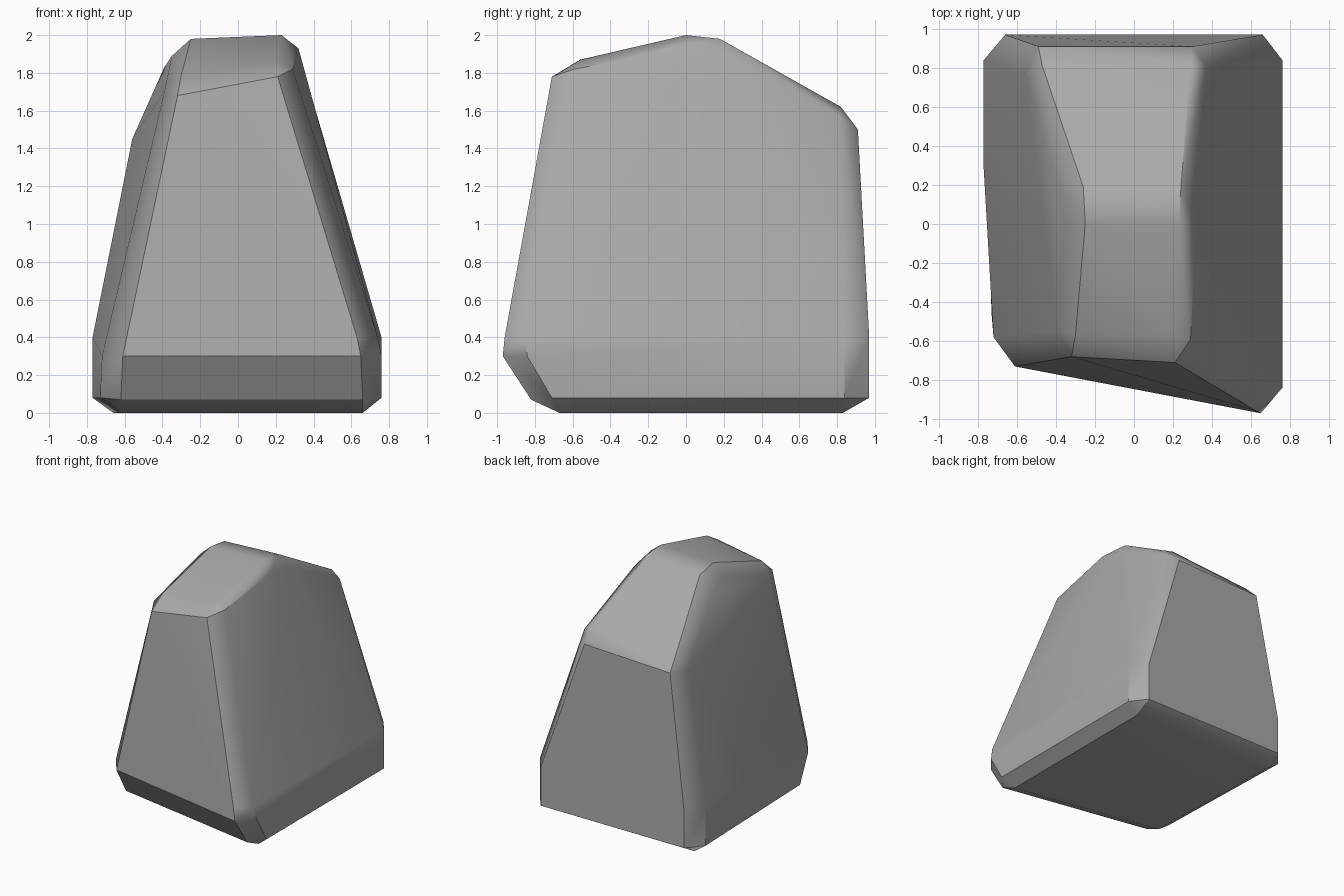
import bpy
import bmesh
import math

cube = bpy.data.objects.get("Cube")
if cube:
    bpy.data.objects.remove(cube, do_unlink=True)

# One flat stone colour
stone = bpy.data.materials.new("stone grey")
stone.use_nodes = True
grey = (0.4, 0.4, 0.4, 1)
stone.diffuse_color = grey
stone.node_tree.nodes["Principled BSDF"].inputs["Base Color"].default_value = grey

# Chamfer corners of the boulder, listed by side
base = [(.66, .83, 0), (-.66, .83, 0), (.66, -.67, 0), (-.62, -.44, 0)]
left_side = [
    (.29, -.59, 1.82), (.32, 0, 1.93), (.33, .2, 1.88), (.37, .81, 1.57),
    (.76, .84, .4), (.76, .84, .08), (.76, -.71, .08), (.76, -.84, .3),
    (.74, -.85, .4),
]
right_side = [
    (-.39, -.55, 1.7), (-.35, 0, 1.89), (-.39, .22, 1.83), (-.56, .77, 1.45),
    (-.77, .84, .4), (-.77, .84, .08), (-.77, .28, .4), (-.73, -.46, .08),
    (-.72, -.58, .3),
]
front = [
    (.21, -.71, 1.78), (-.32, -.68, 1.68), (.63, -.96, .4), (.65, -.97, .3),
    (-.61, -.73, .3), (.66, -.82, .07), (-.62, -.59, .07),
]
back = [
    (.3, .91, 1.5), (-.49, .91, 1.47), (.66, .97, .4), (-.66, .97, .4),
    (.66, .97, .08), (-.66, .97, .08),
]
crown = [
    (.2, -.56, 1.87), (-.3, -.57, 1.79), (.23, 0, 2), (-.25, 0, 1.98),
    (.24, .18, 1.98), (-.26, .19, 1.95), (.29, .82, 1.62), (-.47, .81, 1.57),
]

# Wrap the corners in a convex shell and merge nearly flat triangles
bm = bmesh.new()
for corner in base + left_side + right_side + front + back + crown:
    bm.verts.new(corner)
hull = bmesh.ops.convex_hull(bm, input=bm.verts[:])
loose = {v for v in hull["geom_interior"] + hull["geom_unused"]
         if isinstance(v, bmesh.types.BMVert)}
bmesh.ops.delete(bm, geom=list(loose), context="VERTS")
bmesh.ops.dissolve_limit(bm, angle_limit=math.radians(4),
                         verts=bm.verts[:], edges=bm.edges[:])
bmesh.ops.recalc_face_normals(bm, faces=bm.faces[:])

mesh = bpy.data.meshes.new("boulder")
bm.to_mesh(mesh)
bm.free()
mesh.materials.append(stone)
boulder = bpy.data.objects.new("boulder", mesh)
bpy.context.collection.objects.link(boulder)

# Soft shading across shallow chamfers, dominated by the large faces
bpy.ops.object.select_all(action="DESELECT")
boulder.select_set(True)
bpy.context.view_layer.objects.active = boulder
bpy.ops.object.shade_smooth_by_angle(angle=math.radians(32))
weighted = boulder.modifiers.new("face weighted shading", "WEIGHTED_NORMAL")
weighted.keep_sharp = True
